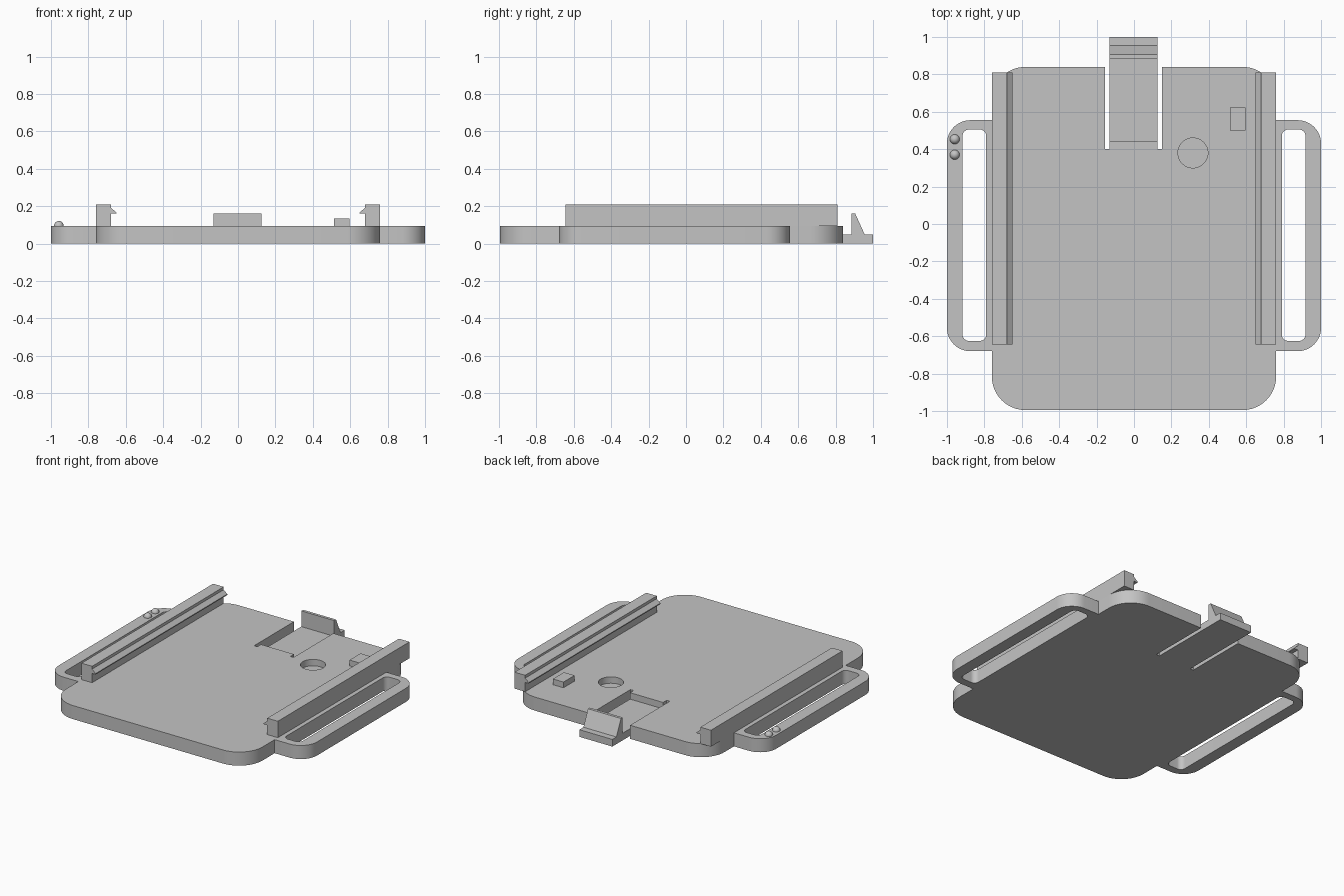
import bpy
import bmesh
from math import cos, sin, pi
from mathutils import Vector

if "Cube" in bpy.data.objects:
    bpy.data.objects.remove(bpy.data.objects["Cube"], do_unlink=True)

THICK = 0.095   # plate thickness
THIN = 0.05     # latch tongue thickness and pocket floor

grey = bpy.data.materials.new("plain grey")
grey.use_nodes = True
COLOUR = (0.55, 0.55, 0.55, 1)
grey.diffuse_color = COLOUR
grey.node_tree.nodes["Principled BSDF"].inputs["Base Color"].default_value = COLOUR


def activate(obj):
    bpy.ops.object.select_all(action='DESELECT')
    obj.select_set(True)
    bpy.context.view_layer.objects.active = obj


def finish(name, bm):
    bmesh.ops.recalc_face_normals(bm, faces=bm.faces)
    mesh = bpy.data.meshes.new(name)
    bm.to_mesh(mesh)
    bm.free()
    obj = bpy.data.objects.new(name, mesh)
    bpy.context.collection.objects.link(obj)
    mesh.materials.append(grey)
    return obj


def prism(name, points, direction):
    """Extrude a closed outline along a direction."""
    bm = bmesh.new()
    face = bm.faces.new([bm.verts.new(p) for p in points])
    ext = bmesh.ops.extrude_face_region(bm, geom=[face])
    moved = [g for g in ext["geom"] if isinstance(g, bmesh.types.BMVert)]
    bmesh.ops.translate(bm, verts=moved, vec=Vector(direction))
    return finish(name, bm)


def slab(name, x0, x1, y0, y1, z0, z1, radii=(0, 0, 0, 0)):
    """Box with upright corners rounded; radii run from back +x anticlockwise."""
    corners = [(x1, y1, -1, -1), (x0, y1, 1, -1), (x0, y0, 1, 1), (x1, y0, -1, 1)]
    points = []
    for i, ((x, y, sx, sy), r) in enumerate(zip(corners, radii)):
        steps = 12 if r else 0
        for k in range(steps + 1):
            a = (i + k / max(steps, 1)) * pi / 2
            points.append((x + r * (sx + cos(a)), y + r * (sy + sin(a)), z0) if r else (x, y, z0))
    return prism(name, points, (0, 0, z1 - z0))


def cut(obj, cutter):
    mod = obj.modifiers.new("cut", 'BOOLEAN')
    mod.operation = 'DIFFERENCE'
    mod.solver = 'EXACT'
    mod.object = cutter
    activate(obj)
    bpy.ops.object.modifier_apply(modifier=mod.name)
    bpy.data.objects.remove(cutter, do_unlink=True)


def smooth(obj):
    activate(obj)
    bpy.ops.object.shade_smooth_by_angle()


# Base plate with a latch opening and a round pocket
plate = slab("base_plate", -0.76, 0.76, -0.995, 0.84, 0, THICK, (0.18,) * 4)
cut(plate, slab("latch_opening", -0.155, 0.15, 0.4, 1.1, -0.1, 0.3))
cut(plate, slab("round_pocket", 0.235, 0.395, 0.3, 0.46, THIN, 0.3, (0.08,) * 4))
smooth(plate)

# Spring latch: thick root, thin tongue and wedge hook
latch_profile = [(0.4, 0), (1, 0), (1, THIN), (0.955, THIN), (0.905, 0.16),
                 (0.885, 0.16), (0.885, THIN), (0.44, THIN), (0.44, THICK), (0.4, THICK)]
prism("spring_latch", [(-0.13, y, z) for y, z in latch_profile], (0.255, 0, 0))

# Hooked side rails and strap loops on both sides
rail_profile = [(0.76, THICK), (0.76, 0.21), (0.678, 0.21), (0.678, 0.19),
                (0.65, 0.167), (0.65, 0.16), (0.678, 0.16), (0.678, THICK)]
for side, s in (("left", 1), ("right", -1)):
    prism(side + "_rail", [(s * x, -0.645, z) for x, z in rail_profile], (0, 1.455, 0))

    def span(a, b):
        return sorted((s * a, s * b))

    r = 0.125
    loop = slab(side + "_strap_loop", *span(0.76, 1), -0.68, 0.555, 0, THICK,
                (r, 0, 0, r) if s > 0 else (0, r, r, 0))
    cut(loop, slab("strap_slot", *span(0.79, 0.917), -0.625, 0.505, -0.1, 0.3, (0.035,) * 4))
    smooth(loop)

# Small raised block
slab("raised_block", 0.513, 0.595, 0.5, 0.622, THICK, 0.135)

# Two round bumps on the right strap loop
for i, y in enumerate((0.37, 0.453)):
    bm = bmesh.new()
    bmesh.ops.create_uvsphere(bm, u_segments=20, v_segments=12, radius=0.026)
    bmesh.ops.translate(bm, verts=bm.verts, vec=(-0.958, y, THICK))
    smooth(finish("bump_%d" % (i + 1), bm))
